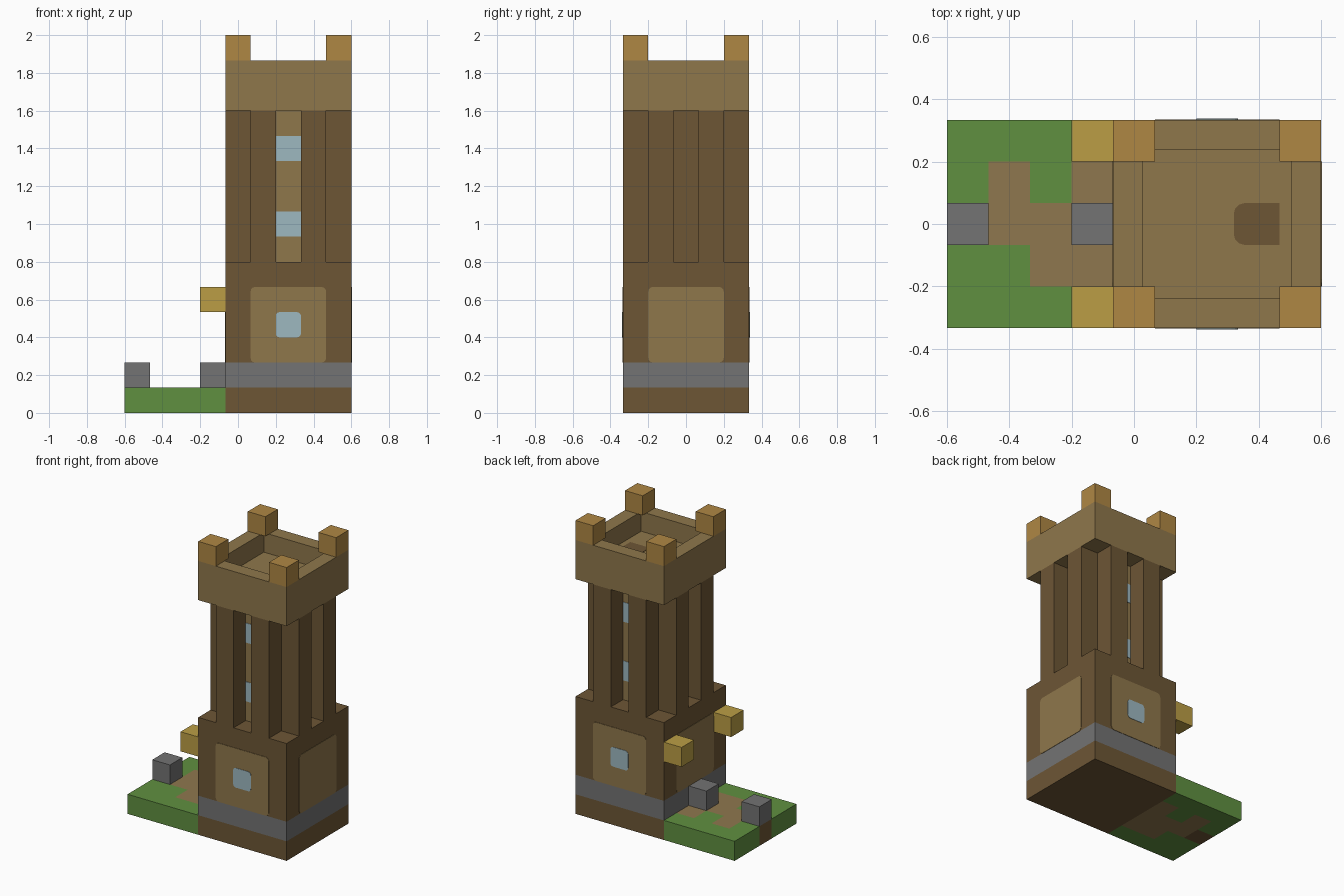
import bpy
import bmesh
import math
from mathutils import Vector, Matrix

cube = bpy.data.objects.get("Cube")
if cube:
    bpy.data.objects.remove(cube)

U = 2 / 15                              # one block
ORIGIN = Vector((-0.6, -2.5 * U, 0))    # lowest corner of the block grid
MID = Vector((6.5, 2.5, 0))             # tower axis in blocks


def material(name, rgb):
    lin = [((c / 255 + 0.055) / 1.055) ** 2.4 for c in rgb] + [1]
    m = bpy.data.materials.new(name)
    m.use_nodes = True
    m.diffuse_color = lin
    m.node_tree.nodes["Principled BSDF"].inputs["Base Color"].default_value = lin
    return m


DARK = material("dark wood", (109, 86, 53))
LIGHT = material("light wood", (143, 119, 75))
STONE = material("grey stone", (115, 115, 115))
GRASS = material("grass green", (96, 144, 64))
PATH = material("path brown", (143, 119, 78))
GOLD = material("lantern gold", (187, 158, 69))
CAP = material("orange wood", (175, 135, 68))
GLASS = material("pale glass", (158, 184, 192))


def finish(name, bm, *mats):
    """Turn a mesh measured in blocks into an object."""
    bmesh.ops.recalc_face_normals(bm, faces=bm.faces)
    for v in bm.verts:
        v.co = v.co * U + ORIGIN
    mesh = bpy.data.meshes.new(name)
    bm.to_mesh(mesh)
    bm.free()
    for m in mats:
        mesh.materials.append(m)
    obj = bpy.data.objects.new(name, mesh)
    bpy.context.collection.objects.link(obj)
    return obj


def block_mesh(lo, hi):
    bm = bmesh.new()
    lo, hi = Vector(lo), Vector(hi)
    bmesh.ops.create_cube(bm, size=1, matrix=Matrix.Translation((lo + hi) / 2)
                          @ Matrix.Diagonal((*(hi - lo), 1)))
    return bm


def block(name, lo, hi, mat):
    return finish(name, block_mesh(lo, hi), mat)


def plate(name, width, height, z, dist, side, mat, radius=0.0, lift=0.02):
    """Thin painted plate on a tower wall; side counts quarter turns from the front."""
    bm = block_mesh((-width / 2, -dist - lift, z), (width / 2, -dist, z + height))
    if radius:
        edges = [e for e in bm.edges
                 if abs(e.verts[0].co.y - e.verts[1].co.y) > lift / 2]
        bmesh.ops.bevel(bm, geom=edges, offset=radius, segments=3, profile=0.5,
                        affect='EDGES')
    turn = Matrix.Translation(MID) @ Matrix.Rotation(side * math.pi / 2, 4, 'Z')
    bmesh.ops.transform(bm, matrix=turn, verts=bm.verts)
    return finish(name, bm, mat)


# Ground slab with a winding path
PATH_CELLS = {(1, 2), (1, 3), (2, 1), (2, 2), (3, 1), (3, 2), (3, 3)}
bm = bmesh.new()
bmesh.ops.create_grid(bm, x_segments=4, y_segments=5, size=0.5,
                      matrix=Matrix.Translation((2, 2.5, 0)) @ Matrix.Diagonal((4, 5, 1, 1)))
ext = bmesh.ops.extrude_face_region(bm, geom=bm.faces[:], use_keep_orig=True)
bmesh.ops.translate(bm, vec=(0, 0, 1),
                    verts=[g for g in ext["geom"] if isinstance(g, bmesh.types.BMVert)])
bmesh.ops.recalc_face_normals(bm, faces=bm.faces)
for f in bm.faces:
    c = f.calc_center_median() - f.normal * 0.3
    cell = (math.floor(c.x), math.floor(c.y))
    f.material_index = 1 if cell in PATH_CELLS else 2 if cell == (0, 2) else 0
finish("ground", bm, GRASS, PATH, DARK)

# Stones and lanterns
block("path_stone", (0, 2, 1), (1, 3, 2), STONE)
block("door_step", (3, 2, 1), (4, 3, 2), STONE)
for label, y in (("right", 0), ("left", 4)):
    block("lantern_" + label, (3, y, 4), (4, y + 1, 5), GOLD)

# Tower base
block("foundation", (4, 0, 0), (9, 5, 1), DARK)
block("stone_band", (4, 0, 1), (9, 5, 2), STONE)
block("base_walls", (4, 0, 2), (9, 5, 6), DARK)
for side, label in enumerate(("front", "left", "back", "right")):
    plate("wall_panel_" + label, 3, 3, 2, 2.5, side, LIGHT, radius=0.18)

# Shaft core with a pair of posts on each side
block("shaft_core", (5, 1, 6), (8, 4, 12), DARK)
for a in (1, 3):
    for end in (0, 4):
        block("post_x", (4 + a, end, 6), (5 + a, end + 1, 12), DARK)
        block("post_y", (4 + end, a, 6), (5 + end, a + 1, 12), DARK)

# Windows at the front and back
for side, label in ((0, "front"), (2, "back")):
    plate("base_window_" + label, 1, 1, 3, 2.5, side, GLASS, radius=0.15, lift=0.04)
    plate("shaft_strip_" + label, 1, 6, 6, 1.5, side, LIGHT)
    for z in (7, 10):
        plate("shaft_window_" + label, 1, 1, z, 1.5, side, GLASS, lift=0.04)

# Parapet with a sunken floor
bm = block_mesh((4, 0, 12), (9, 5, 14))
top = max(bm.faces, key=lambda f: f.calc_center_median().z)
bmesh.ops.inset_region(bm, faces=[top], thickness=1)
inner = bmesh.ops.extrude_discrete_faces(bm, faces=[top])["faces"][0]
bmesh.ops.translate(bm, vec=(0, 0, -1), verts=inner.verts)
finish("parapet", bm, LIGHT)

# Trapdoor painted on the floor
bm = block_mesh((6.9, 2, 13), (8, 3, 13.02))
edges = [e for e in bm.edges if all(v.co.x < 7 for v in e.verts)
         and abs(e.verts[0].co.z - e.verts[1].co.z) > 0.01]
bmesh.ops.bevel(bm, geom=edges, offset=0.25, segments=3, profile=0.5, affect='EDGES')
finish("trapdoor", bm, DARK)

# Corner caps
for x in (4, 8):
    for y in (0, 4):
        block("corner_cap", (x, y, 14), (x + 1, y + 1, 15), CAP)
